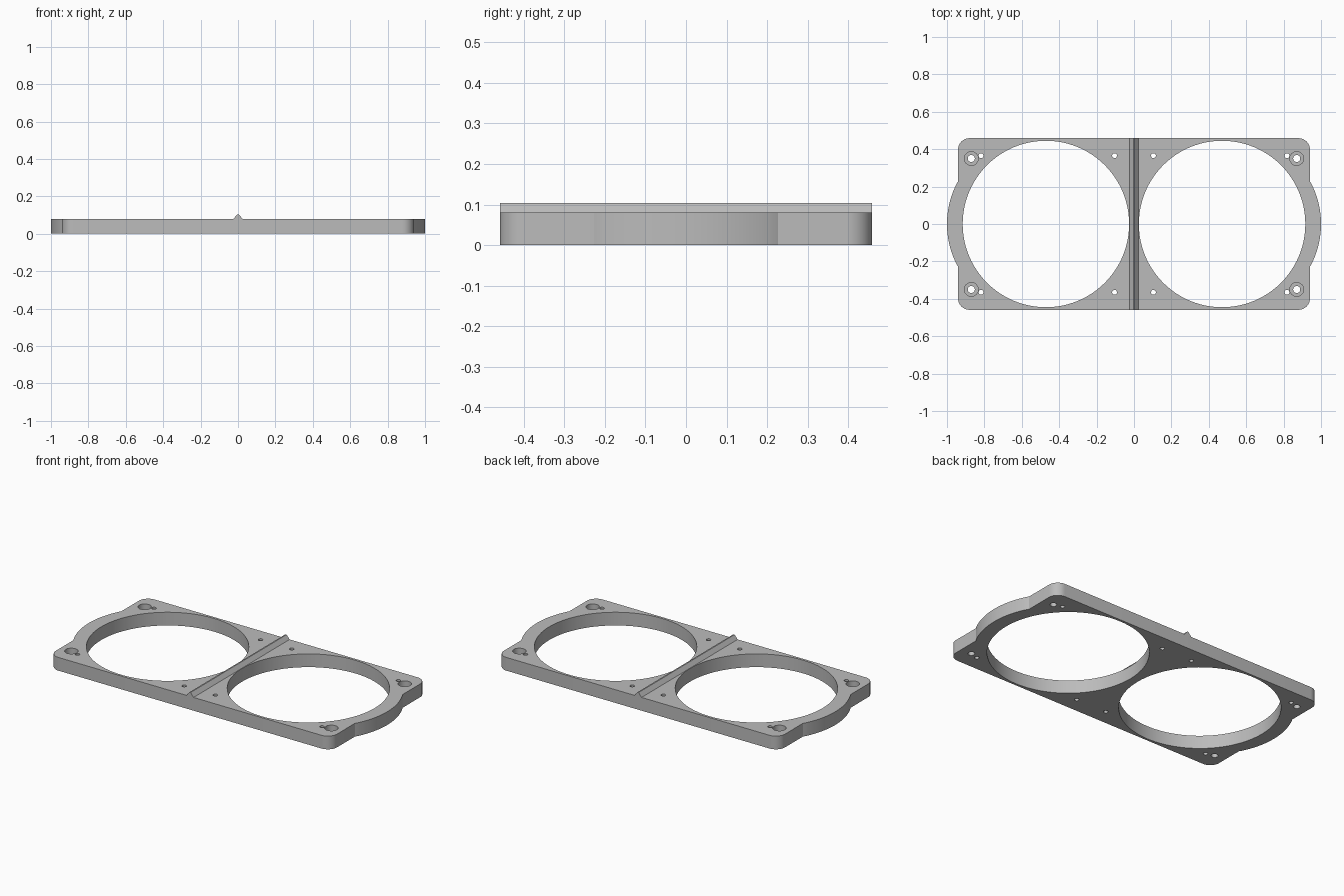
import bpy, bmesh
from math import sin, cos, pi, radians, atan2, hypot

if "Cube" in bpy.data.objects:
    bpy.data.objects.remove(bpy.data.objects["Cube"], do_unlink=True)

HALF_X, HALF_Y, THICK = 0.941, 0.459, 0.08
CORNER = 0.062
NOTCH_Y = 0.227                      # where the end bulge meets the straight edge
BULGE_X, BULGE_R = 0.525, 0.475

grey = bpy.data.materials.new("mid_grey")
grey.use_nodes = True
grey.diffuse_color = (0.5, 0.5, 0.5, 1)
grey.node_tree.nodes["Principled BSDF"].inputs["Base Color"].default_value = (0.5, 0.5, 0.5, 1)


def arc(cx, cy, r, start, end, steps):
    return [(cx + r * cos(start + (end - start) * i / steps),
             cy + r * sin(start + (end - start) * i / steps)) for i in range(steps + 1)]


def add_prism(bm, points, low, high):
    """Extrude a flat outline from low to high."""
    face = bm.faces.new([bm.verts.new((x, y, low)) for x, y in points])
    top = bmesh.ops.extrude_face_region(bm, geom=[face])["geom"]
    bmesh.ops.translate(bm, vec=(0, 0, high - low),
                        verts=[v for v in top if isinstance(v, bmesh.types.BMVert)])


def make_object(name, bm):
    bmesh.ops.recalc_face_normals(bm, faces=bm.faces)
    mesh = bpy.data.meshes.new(name)
    bm.to_mesh(mesh)
    bm.free()
    mesh.materials.append(grey)
    obj = bpy.data.objects.new(name, mesh)
    bpy.context.collection.objects.link(obj)
    return obj


def cut(target, name, circles, low, high):
    """Cut round holes given as (x, y, radius, sides)."""
    bm = bmesh.new()
    for x, y, r, sides in circles:
        add_prism(bm, arc(x, y, r, 0, 2 * pi, sides)[:-1], low, high)
    cutter = make_object(name, bm)
    cutter.hide_render = True
    mod = target.modifiers.new(name, "BOOLEAN")
    mod.operation, mod.solver, mod.object = "DIFFERENCE", "EXACT", cutter
    bpy.ops.object.select_all(action="DESELECT")
    bpy.context.view_layer.objects.active = target
    target.select_set(True)
    bpy.ops.object.modifier_apply(modifier=name)
    bpy.data.objects.remove(cutter, do_unlink=True)


# Plate outline: right half, then the same turned half round
swing = atan2(NOTCH_Y, HALF_X - BULGE_X)
cx, cy = HALF_X - CORNER, HALF_Y - CORNER
half = (arc(cx, -cy, CORNER, -pi / 2, 0, 10)
        + [(HALF_X, -NOTCH_Y)]
        + arc(BULGE_X, 0, BULGE_R, -swing, swing, 32)[1:-1]
        + [(HALF_X, NOTCH_Y)]
        + arc(cx, cy, CORNER, 0, pi / 2, 10))
bm = bmesh.new()
add_prism(bm, half + [(-x, -y) for x, y in half], 0, THICK)
plate = make_object("mounting_plate", bm)

# Large openings, screw holes, pin holes
signs = [(sx, sy) for sx in (-1, 1) for sy in (-1, 1)]
through = [(sx * 0.471, 0, 0.445, 96) for sx in (-1, 1)]
for sx, sy in signs:
    through += [(sx * 0.87, sy * 0.35, 0.019, 24),
                (sx * 0.818, sy * 0.365, 0.013, 16),
                (sx * 0.104, sy * 0.365, 0.013, 16)]
cut(plate, "through_holes", through, -0.1, 0.2)
cut(plate, "screw_recesses", [(sx * 0.87, sy * 0.35, 0.037, 32) for sx, sy in signs], 0.04, 0.2)

# Raised ridge between the openings
bm = bmesh.new()
profile = [(-0.024, THICK), (0.024, THICK), (0.004, 0.104), (-0.004, 0.104)]
face = bm.faces.new([bm.verts.new((x, -HALF_Y, z)) for x, z in profile])
end = bmesh.ops.extrude_face_region(bm, geom=[face])["geom"]
bmesh.ops.translate(bm, vec=(0, 2 * HALF_Y, 0),
                    verts=[v for v in end if isinstance(v, bmesh.types.BMVert)])
make_object("centre_ridge", bm)

# Smooth round walls, keep rims sharp
bpy.ops.object.select_all(action="DESELECT")
plate.select_set(True)
bpy.context.view_layer.objects.active = plate
bpy.ops.object.shade_smooth_by_angle(angle=radians(25))
